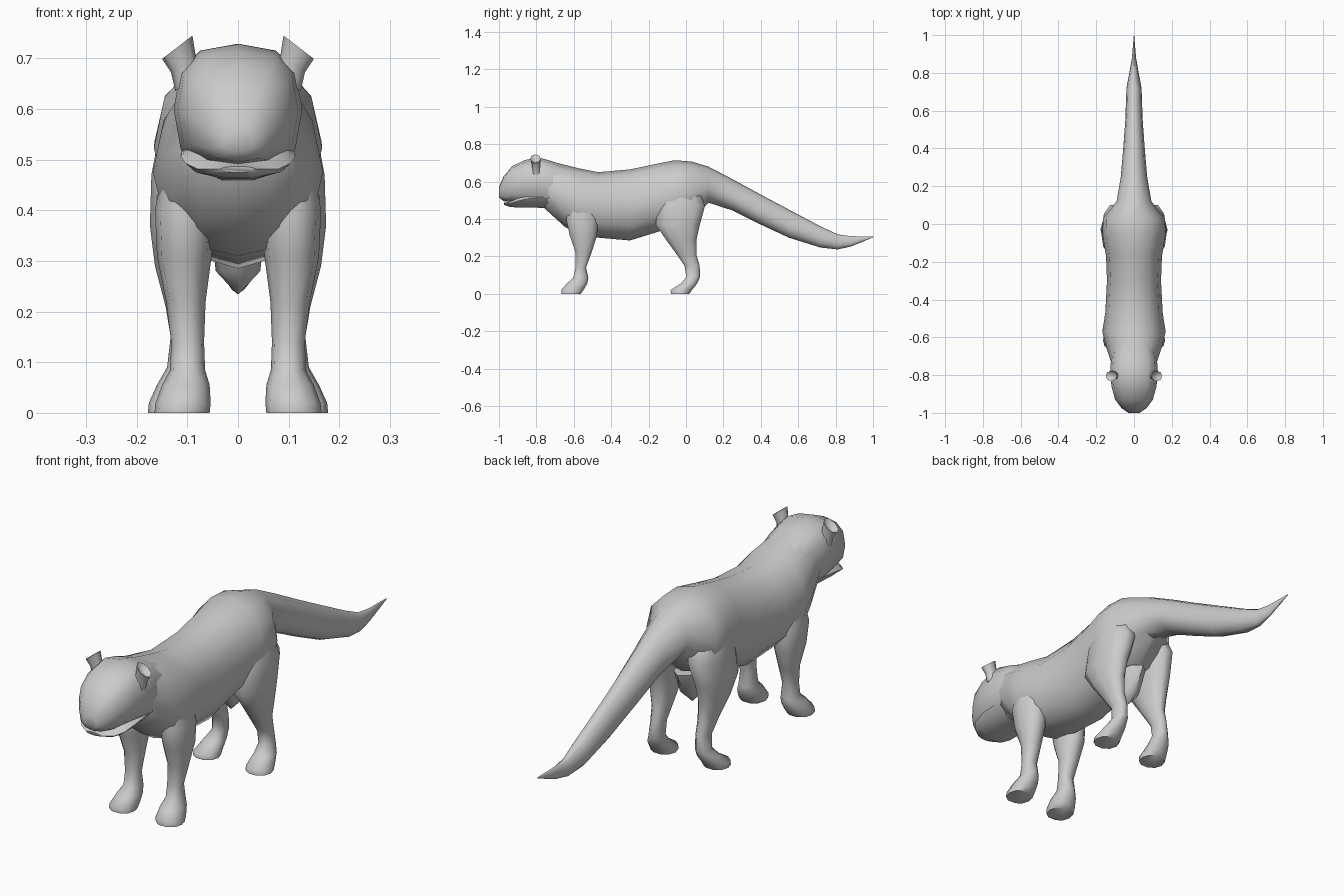
import bpy, math
from mathutils import Vector

cube = bpy.data.objects.get("Cube")
if cube:
    bpy.data.objects.remove(cube, do_unlink=True)

grey = bpy.data.materials.new("soft_grey")
grey.use_nodes = True
grey.diffuse_color = (0.6, 0.6, 0.6, 1)
grey.node_tree.nodes["Principled BSDF"].inputs["Base Color"].default_value = (0.6, 0.6, 0.6, 1)


def oval(sides, power):
    """Unit points on a rounded oval; a higher power is boxier."""
    points = []
    for i in range(sides):
        a = 2 * math.pi * i / sides
        c, s = math.cos(a), math.sin(a)
        points.append((math.copysign(abs(c) ** (2 / power), c),
                       math.copysign(abs(s) ** (2 / power), s)))
    return points


def loft(name, rings, mirror=False, angle=60):
    """Skin a list of equal rings and close both ends."""
    n = len(rings[0])
    verts = [p for ring in rings for p in ring]
    faces = [(r * n + i, r * n + (i + 1) % n, (r + 1) * n + (i + 1) % n, (r + 1) * n + i)
             for r in range(len(rings) - 1) for i in range(n)]
    faces.append(tuple(reversed(range(n))))
    faces.append(tuple(range(len(verts) - n, len(verts))))
    mesh = bpy.data.meshes.new(name)
    mesh.from_pydata(verts, [], faces)
    mesh.materials.append(grey)
    mesh.shade_smooth()
    mesh.set_sharp_from_angle(angle=math.radians(angle))
    obj = bpy.data.objects.new(name, mesh)
    bpy.context.collection.objects.link(obj)
    if mirror:
        obj.modifiers.new("mirror", "MIRROR")
    return obj


def along_y(sections, sides, power, widest=0.5):
    """Sections are y, bottom, top, half width; widest is a share of the height."""
    rings = []
    for y, lo, hi, w in sections:
        mid = lo + (hi - lo) * widest
        rings.append([Vector((-w * c, y, mid + s * (hi - mid if s > 0 else mid - lo)))
                      for c, s in oval(sides, power)])
    return rings


def along_z(sections, sides, power):
    """Sections are z, front, back, inner side, outer side; listed downwards."""
    return [[Vector(((x0 + x1) / 2 + (x1 - x0) / 2 * c, (y0 + y1) / 2 - (y1 - y0) / 2 * s, z))
             for c, s in oval(sides, power)] for z, y0, y1, x0, x1 in sections]


# Trunk running into the tail
trunk = along_y([
    (-.76, .46, .718, .112), (-.65, .36, .69, .148), (-.57, .31, .67, .168),
    (-.47, .30, .65, .152), (-.30, .285, .665, .143), (-.17, .325, .692, .148),
    (-.06, .36, .714, .166), (.03, .39, .707, .165)], 12, 2.15, .46)
tail = along_y([
    (.12, .487, .68, .092), (.25, .445, .612, .07), (.40, .37, .53, .057),
    (.55, .30, .45, .046), (.72, .247, .36, .04), (.81, .237, .318, .023),
    (.88, .252, .308, .011), (1.0, .301, .306, .001)], 12, 1.9, .42)
loft("body_and_tail", trunk + tail)

# Head and lower jaw
loft("head", along_y([
    (-1.0, .515, .57, .03), (-.975, .495, .628, .066), (-.93, .49, .682, .1),
    (-.86, .48, .715, .119), (-.79, .47, .729, .127), (-.72, .46, .71, .122),
    (-.62, .44, .675, .11)], 12, 2.6))
loft("lower_jaw", along_y([
    (-.972, .474, .487, .035), (-.94, .463, .494, .08),
    (-.91, .46, .515, .104), (-.85, .459, .54, .114),
    (-.74, .455, .56, .11)], 10, 1.8, .6))

# Legs with paws
loft("front_legs", along_z([
    (.54, -.61, -.51, .04, .14), (.40, -.645, -.465, .045, .164),
    (.31, -.625, -.473, .052, .16), (.22, -.592, -.503, .064, .142),
    (.14, -.592, -.533, .067, .132), (.085, -.605, -.52, .065, .134),
    (.055, -.64, -.525, .056, .15), (.02, -.67, -.545, .054, .163),
    (0, -.668, -.56, .056, .165)], 10, 2.2), mirror=True)
loft("hind_legs", along_z([
    (.60, -.08, .03, .02, .135), (.54, -.13, .08, .02, .158),
    (.47, -.158, .108, .035, .171), (.37, -.168, .08, .055, .174),
    (.29, -.112, .06, .066, .164), (.21, -.052, .058, .074, .143),
    (.15, -.01, .075, .08, .133), (.09, 0, .077, .08, .14),
    (.055, -.03, .062, .075, .16), (.02, -.085, .035, .07, .176),
    (0, -.083, .02, .07, .178)], 10, 2.1), mirror=True)

# Low wedge of the belly between the hind legs
loft("belly_wedge", along_z([
    (.38, -.16, .06, -.055, .055), (.28, -.09, .01, -.044, .044),
    (.235, -.05, -.04, -.002, .002)], 8, 2))


# Cupped ears, leaning outwards
def ear_ring(centre, across, depth):
    return [Vector(centre) + Vector(across) * c + Vector((0, depth * s, 0))
            for c, s in oval(8, 2)]


loft("ears", [
    ear_ring((.098, -.80, .65), (.026, 0, -.014), .024),
    ear_ring((.108, -.802, .69), (.024, 0, -.018), .022),
    ear_ring((.12, -.805, .722), (.03, 0, -.023), .028),
    ear_ring((.113, -.804, .709), (.014, 0, -.011), .012)], mirror=True)
